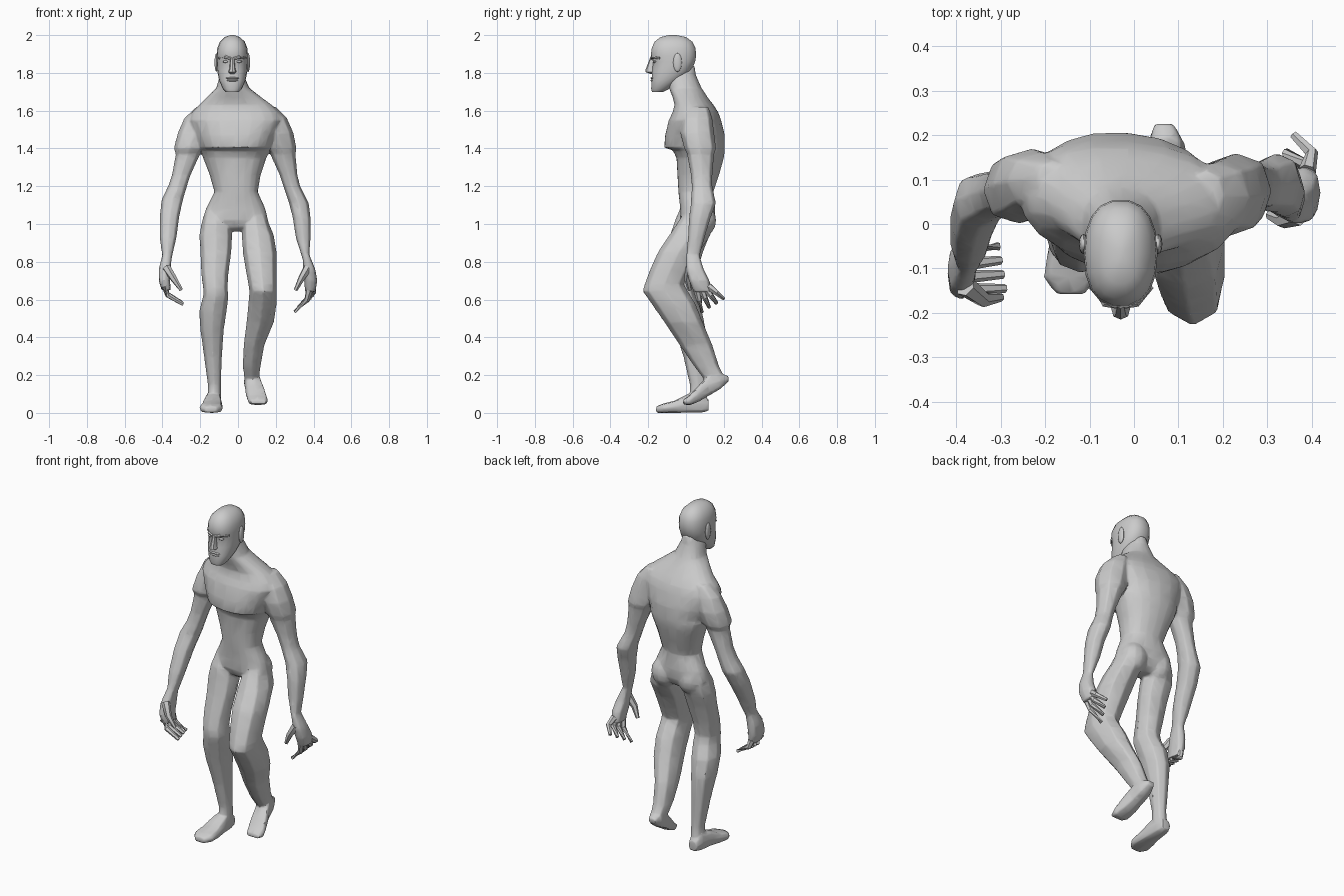
import bpy, bmesh, math
from mathutils import Vector

cube = bpy.data.objects.get("Cube")
if cube:
    bpy.data.objects.remove(cube, do_unlink=True)

skin = bpy.data.materials.new("grey_clay")
skin.use_nodes = True
GREY = (0.6, 0.6, 0.6, 1)
skin.diffuse_color = GREY
skin.node_tree.nodes["Principled BSDF"].inputs["Base Color"].default_value = GREY
CM = 0.01


def select(objects):
    bpy.ops.object.select_all(action='DESELECT')
    for obj in objects:
        obj.select_set(True)
    bpy.context.view_layer.objects.active = objects[0]


def finish(name, bm, angle=40):
    """Turn a bmesh into a smooth-shaded object that keeps its hard edges."""
    bmesh.ops.recalc_face_normals(bm, faces=bm.faces)
    mesh = bpy.data.meshes.new(name)
    bm.to_mesh(mesh)
    bm.free()
    mesh.materials.append(skin)
    obj = bpy.data.objects.new(name, mesh)
    bpy.context.collection.objects.link(obj)
    select([obj])
    bpy.ops.object.shade_smooth_by_angle(angle=math.radians(angle))
    return obj


def skin_rings(bm, rings):
    rings = [[bm.verts.new(p) for p in ring] for ring in rings]
    n = len(rings[0])
    for a, b in zip(rings, rings[1:]):
        for i in range(n):
            j = (i + 1) % n
            bm.faces.new((a[i], a[j], b[j], b[i]))
    bm.faces.new(rings[0])
    bm.faces.new(rings[-1])


def loft(name, sections, sides=8, square=0.85, axis='z', twist=0):
    """Each section, in hundredths: position on the axis, low/high x, low/high of the other axis."""
    def ring(pos, x0, x1, v0, v1):
        for i in range(sides):
            t = math.tau * i / sides
            c, s = math.cos(t), math.sin(t)
            u = math.copysign(abs(c) ** square, c)
            v = math.copysign(abs(s) ** square, s)
            x = (x0 + x1 + (x1 - x0) * u) / 2
            w = (v0 + v1 + (v1 - v0) * v) / 2 - twist * (x1 - x0) * u
            yield Vector((x, w, pos) if axis == 'z' else (x, pos, w)) * CM
    bm = bmesh.new()
    skin_rings(bm, [list(ring(*s)) for s in sections])
    return finish(name, bm)


def tube(name, points, radii, sides=6):
    """A round limb along a path, in hundredths."""
    pts = [Vector(p) * CM for p in points]
    rings = []
    for i, p in enumerate(pts):
        d = (pts[min(i + 1, len(pts) - 1)] - pts[max(i - 1, 0)]).normalized()
        a = d.orthogonal().normalized()
        b = d.cross(a)
        turn = [math.tau * k / sides for k in range(sides)]
        rings.append([p + (a * math.cos(t) + b * math.sin(t)) * radii[i] * CM for t in turn])
    bm = bmesh.new()
    skin_rings(bm, rings)
    return finish(name, bm)


def blob(name, centre, size, segments=12):
    bm = bmesh.new()
    bmesh.ops.create_uvsphere(bm, u_segments=segments, v_segments=8, radius=CM)
    for v in bm.verts:
        v.co = Vector(a * b for a, b in zip(v.co, size)) + Vector(centre) * CM
    return finish(name, bm)


def fingers(side, first, last, tip_first, tip_last, bow):
    """Four fingers spread between a first and a last root and tip."""
    for i, label in enumerate(("index", "middle", "ring", "little")):
        root = Vector(first).lerp(Vector(last), i / 3)
        tip = Vector(tip_first).lerp(Vector(tip_last), i / 3)
        knuckle = root.lerp(tip, 0.5) + Vector((bow, 0, 0))
        tube(f"{side}_{label}_finger", (root, knuckle, tip), (2, 1.5, 1))


def fuse(name, parts):
    """Weld overlapping parts into one low-poly skin."""
    select(parts)
    bpy.ops.object.join()
    obj = bpy.context.object
    obj.name = name
    remesh = obj.modifiers.new("weld", 'REMESH')
    remesh.mode = 'VOXEL'
    remesh.voxel_size = 0.007
    soften = obj.modifiers.new("soften", 'SMOOTH')
    soften.factor, soften.iterations = 0.5, 3
    reduce = obj.modifiers.new("reduce", 'DECIMATE')
    reduce.ratio = 0.08
    for modifier in list(obj.modifiers):
        bpy.ops.object.modifier_apply(modifier=modifier.name)
    bpy.ops.object.shade_smooth_by_angle(angle=math.radians(35))


# Torso, left shoulder forward, with a stepped lower edge of the chest
body = [loft("torso", [
    (96, -7, 3, 2, 10), (98, -13, 9, -1, 13), (102, -19, 16, -3, 15),
    (108, -17, 14.5, -3, 15.5), (117, -12.5, 10.5, -4, 14.5), (126, -15, 12, -4.5, 17.5),
    (135, -18.5, 15, -5, 20), (139, -20, 17, -7, 20.5), (140.5, -20.5, 17.5, -11.5, 20.5),
    (147, -23, 20, -11, 20.5), (155, -26, 23.5, -9, 18.5), (159, -24.5, 22, -7, 17),
    (163, -20.5, 18, -6, 14.5), (167, -16.5, 12.5, -7, 11.5), (172, -11.5, 6, -9, 8.2),
    (179, -9.5, 3, -10, 5.2), (184, -7, 1, -8, 4.5)], sides=20, square=0.9, twist=0.04)]
for x, name in ((-9.5, "right_buttock"), (7.5, "left_buttock")):
    body.append(blob(name, (x, 8.5, 102), (8, 7.5, 9)))

# Arms with broad shoulders, the right one swung forward
body.append(loft("right_arm", [
    (162, -22, -14, 6, 14), (156, -28.5, -13, 3.5, 16), (148, -32, -14, 1, 17),
    (140, -34, -18, 0, 15.5), (137, -33, -20, 2, 13.5), (126, -35, -25, 2, 12.5),
    (120, -37, -27, 1, 12), (113, -40.5, -29, -1, 11.5), (104, -41.5, -31, -5, 7),
    (93, -41.5, -32.5, -9, 1), (82, -40, -35, -12, -4), (79, -40, -36, -12, -5)]))
body.append(loft("left_arm", [
    (162, 12, 20, 1, 12), (156, 11, 26, -2.5, 14), (148, 12, 29.5, -3, 15),
    (140, 15, 31, -1, 16), (137, 17, 30.5, 0.5, 15), (126, 22, 31.5, 2.5, 14),
    (120, 24, 33, 3, 14), (111, 27, 37.5, 2.5, 16), (103, 29, 38.5, 1.5, 13),
    (93, 30.5, 38.5, 1, 10), (82, 34, 37.7, 0, 7), (79, 35, 38, 1, 7)]))

# Palms turned inwards
body.append(loft("right_palm", [
    (84, -40, -35, -11.5, -4), (76, -42, -35.5, -15.5, -4.5),
    (70, -42, -36, -17, -5), (65, -40.5, -35.5, -16, -6)], square=0.7))
body.append(loft("left_palm", [
    (84, 34, 37.7, 0, 7), (76, 34.5, 41, 0, 9.5),
    (70, 35, 42, 1.5, 12.5), (64, 35.5, 41, 4, 13.5)], square=0.7))

# Legs, the left one bent with its heel lifted
body.append(loft("right_leg", [
    (108, -17, -7, 1, 12), (100, -19.5, -4, -3, 14), (94, -20.5, -3, -4, 12.5),
    (85, -20, -3.5, -6, 9), (74, -19.5, -5, -9, 5.5), (66, -18.5, -5.5, -11, 4),
    (62, -18.5, -5, -11, 5), (54, -20.5, -6, -9, 8.5), (44, -20, -7.5, -6, 10.5),
    (30, -18, -8.5, -1.5, 10.5), (15, -16, -9, 2, 10.5), (5, -16, -9, 2, 11)]))
body.append(loft("left_leg", [
    (108, 4, 14, 0, 12), (100, 2.5, 16.5, -5, 14), (94, 2, 19, -9, 13),
    (85, 2.5, 20.5, -15, 7), (76, 4, 20.5, -19, 2.5), (68, 5.5, 20.5, -22, -1),
    (64.5, 6, 20.5, -23, 1), (58, 5.5, 20.5, -18.5, 5), (48, 4.5, 19, -11.5, 9),
    (36, 3, 14, -3.5, 14), (25, 2.5, 12, 4, 17.5), (17, 3.5, 11, 10, 21.5)]))

# Feet
body.append(loft("right_foot", [
    (12, -15.5, -10, 1, 7), (8, -17, -9, 0, 11), (1, -18, -8.5, 0, 10),
    (-6, -19.5, -8, 0, 6.5), (-12, -20.5, -8, 0, 5), (-15.8, -17.5, -11, 0, 3.5)],
    square=0.6, axis='y'))
body.append(loft("left_foot", [
    (22.5, 4.5, 9, 16.5, 19.5), (18, 3, 11.5, 12.5, 21), (12, 3.5, 12.5, 9, 20),
    (7, 4, 14.5, 6, 15), (2, 5, 16, 4, 9.5), (-1.5, 6.5, 15, 4.5, 7)],
    square=0.6, axis='y'))
fuse("body", body)

# Fingers and thumbs
fingers("right", (-39, -15, 67), (-38.5, -7, 67), (-29, -14.5, 57.5), (-30.5, -5, 59), -3)
tube("right_thumb", [(-38, -14, 77), (-34, -17, 71), (-30, -16.5, 65)], (2.4, 1.8, 1))
fingers("left", (38, 5.5, 66), (39, 12, 67), (30, 8.5, 53.5), (36, 20, 60.5), 2.5)
tube("left_thumb", [(37, 2, 77), (33.5, 0.8, 71), (30.5, 2, 65)], (2.4, 1.8, 1))

# Head
loft("head", [
    (170, -6.5, 0.5, -18, -12), (171.5, -8, 2, -18.5, -9), (176, -10, 4, -18.3, -3),
    (181, -11, 5, -18, 3), (186, -11.3, 5.3, -17.5, 5), (189, -11.3, 5.3, -18.8, 5.5),
    (193, -11, 5, -18.3, 5.2), (196.5, -9.6, 3.6, -16.8, 3.5), (199, -7, 1, -13.5, 0),
    (200, -4, -2, -9, -5)], sides=18)
loft("nose", [
    (179.5, -4.2, -1.8, -19, -16), (180.5, -5.2, -0.8, -21.5, -16),
    (182, -4.6, -1.4, -21.3, -16), (188, -4, -2, -19, -16)])
for name, z, width in (("upper_lip", 177.2, 3.5), ("lower_lip", 176, 3)):
    blob(name, (-3, -17.8, z), (width, 1, 0.6))
for side, sign in (("right", -1), ("left", 1)):
    def across(offset):
        return -3 + sign * offset
    tube(f"{side}_brow", [(across(0.8), -18.4, 187.6), (across(3.5), -17.8, 188.4),
                          (across(7), -14, 187.8)], (0.7, 1, 0.6))
    blob(f"{side}_eye", (across(3.5), -16.4, 186), (1.6, 1.2, 0.7))
    blob(f"{side}_ear", (across(8.4), -4.5, 185.5), (1, 2.3, 5))
